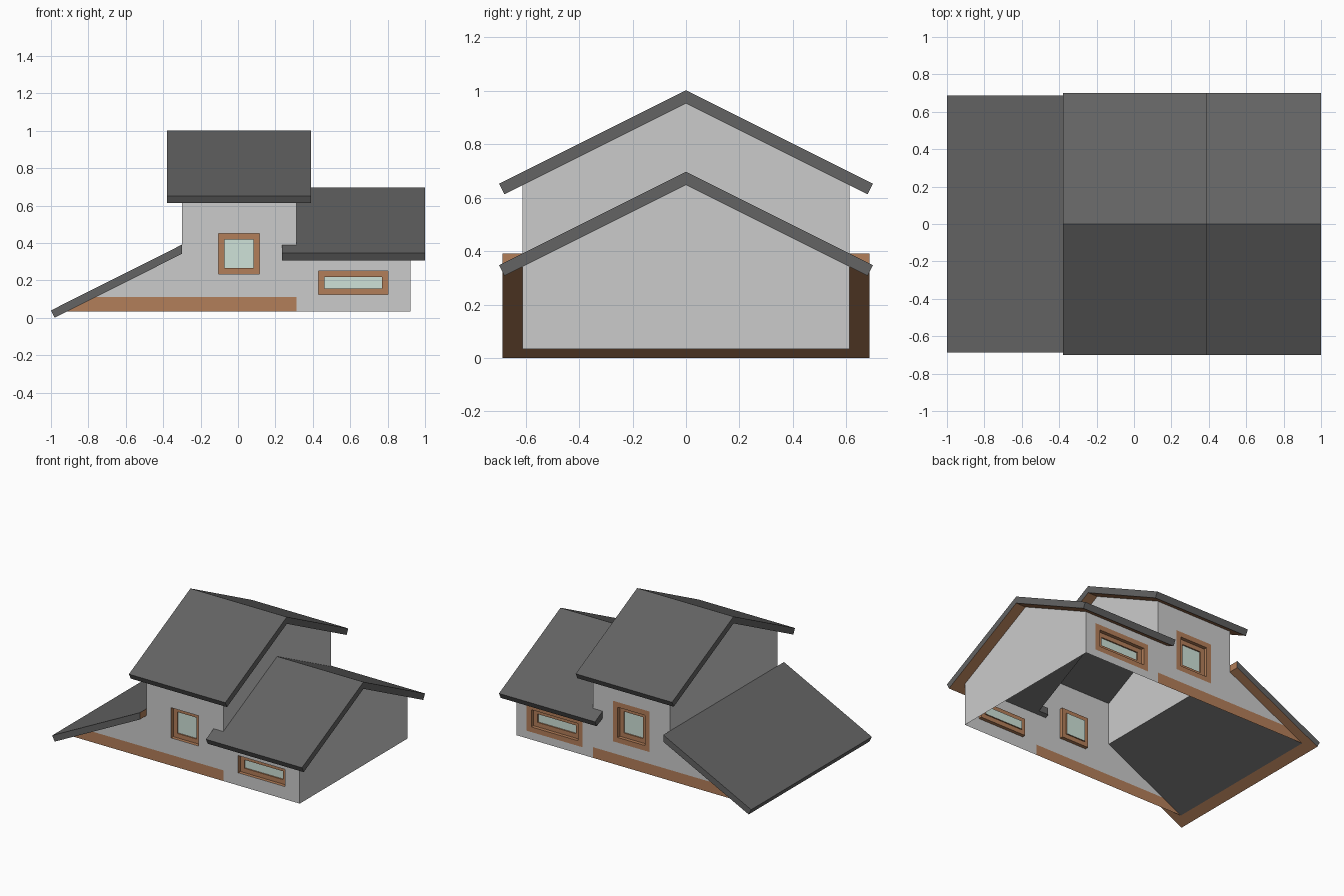
import bpy, bmesh, math
from mathutils import Vector

if "Cube" in bpy.data.objects:
    bpy.data.objects.remove(bpy.data.objects["Cube"])


def material(name, rgb):
    m = bpy.data.materials.new(name)
    m.diffuse_color = (*rgb, 1)
    m.use_nodes = True
    m.node_tree.nodes["Principled BSDF"].inputs["Base Color"].default_value = m.diffuse_color
    return m


SLATE = material("slate", (0.125, 0.125, 0.125))
WOOD = material("wood", (0.45, 0.21, 0.10))
GLASS = material("glass", (0.62, 0.76, 0.69))

WY = 0.613                # half depth of the walls
TL, TR = -0.30, 0.312     # left and right tower walls
WX = 0.921                # wing end wall
BASE = 0.034              # bottom of the walls
RIDGE_LOW, RIDGE_HIGH = 0.697, 1.002
T = 0.044                 # roof thickness
M = 0.5                   # gable roof slope
TV = T * math.hypot(1, M)
LOW, HIGH = RIDGE_LOW - TV, RIDGE_HIGH - TV       # undersides at the ridge
LOW_E, HIGH_E = LOW - M * WY, HIGH - M * WY       # undersides at the wall


def finish(bm, name, mats=()):
    me = bpy.data.meshes.new(name)
    bm.to_mesh(me)
    bm.free()
    for m in mats:
        me.materials.append(m)
    ob = bpy.data.objects.new(name, me)
    bpy.context.collection.objects.link(ob)
    return ob


def panel(name, loops, place, normal, mat=None):
    """Flat sheet from an outline and optional hole loops."""
    bm = bmesh.new()
    for loop in loops:
        vs = [bm.verts.new(place(*p)) for p in loop]
        for a, b in zip(vs, vs[1:] + vs[:1]):
            bm.edges.new((a, b))
    n = Vector(normal)
    bmesh.ops.triangle_fill(bm, edges=bm.edges[:], use_beauty=True, normal=n)
    bm.normal_update()
    for f in bm.faces:
        if f.normal.dot(n) < 0:
            f.normal_flip()
    return finish(bm, name, [mat] if mat else [])


def rect(cx, cz, hw, hh):
    return [(cx - hw, cz - hh), (cx + hw, cz - hh), (cx + hw, cz + hh), (cx - hw, cz + hh)]


def window(name, cx, cz, hw, hh, side, border):
    """Recessed frame built from nested rectangles, with a pane at the end."""
    steps = [(0, 0), (0, 0.025), (-0.032, 0.025), (-0.032, 0.034)]
    if border:
        steps.insert(0, (border, 0))
    bm = bmesh.new()
    prev = None
    for grow, deep in steps:
        y = side * (WY - deep)
        cur = [bm.verts.new((x, y, z)) for x, z in rect(cx, cz, hw + grow, hh + grow)]
        if prev:
            for i in range(4):
                j = (i + 1) % 4
                q = (prev[i], prev[j], cur[j], cur[i])
                bm.faces.new(q if side < 0 else q[::-1])
        prev = cur
    finish(bm, name + "_frame", [WOOD])
    panel(name + "_pane", [rect(cx, cz, hw - 0.032, hh - 0.032)],
          lambda x, z: (x, side * (WY - 0.034), z), (0, side, 0), GLASS)


def slab(name, profile, stations, place, skip, inside, wood_end=False):
    """Roof slab as a grid of cells; soffits outside the walls are wood."""
    bm = bmesh.new()
    nu, nv = len(profile), len(stations)
    top = [[bm.verts.new(place(*p[0], v)) for v in stations] for p in profile]
    bot = [[bm.verts.new(place(*p[1], v)) for v in stations] for p in profile]
    cells = {(i, j) for i in range(nu - 1) for j in range(nv - 1)} - set(skip)
    for i, j in cells:
        ring = [(i, j), (i + 1, j), (i + 1, j + 1), (i, j + 1)]
        bm.faces.new([top[a][b] for a, b in ring])
        f = bm.faces.new([bot[a][b] for a, b in reversed(ring)])
        f.material_index = 0 if (i, j) in inside else 1
        near = [(i, j - 1), (i + 1, j), (i, j + 1), (i - 1, j)]
        for k in range(4):
            # the tower wall itself closes the inner part of a wood end
            if near[k] in cells or (wood_end and k == 1 and (i, j) in inside):
                continue
            (a, b), (c, d) = ring[k], ring[(k + 1) % 4]
            f = bm.faces.new((top[a][b], bot[a][b], bot[c][d], top[c][d]))
            f.material_index = int(wood_end and k == 1)
    bmesh.ops.delete(bm, geom=[v for v in bm.verts if not v.link_faces], context='VERTS')
    bmesh.ops.recalc_face_normals(bm, faces=bm.faces[:])
    return finish(bm, name, [SLATE, WOOD])


# Gable roofs: eave, wall line, a lip just inside the wall, ridge
def gable(name, ridge, xs, skip, inside):
    h = math.hypot(1, M)
    half = [((0.70, ridge - M * 0.70), (0.70 - T * M / h, ridge - M * 0.70 - T / h))]
    half += [((y, ridge - M * y), (y, ridge - M * y - TV)) for y in (WY, WY - 0.025)]
    left = [tuple((-y, z) for y, z in pair) for pair in half]
    prof = left + [((0, ridge), (0, ridge - TV))] + half[::-1]
    slab(name, prof, xs, lambda y, z, x: (x, y, z), skip, inside)


CORE = [(i, 1) for i in (1, 2, 3, 4)]
gable("upper_roof", RIDGE_HIGH, [-0.379, TL, TR, 0.389], [], CORE)
gable("lower_roof", RIDGE_LOW, [0.235, TR, WX, 1.0], [(2, 0), (3, 0)], CORE + [(1, 0), (4, 0)])

# Lean-to roof
LTOP = 0.391
LM = (LTOP - 0.0395) / (1 + TL)
lh = math.hypot(1, LM)
LT = LTOP - T * lh                        # underside where it meets the tower
foot = TL - (LT - BASE) / LM              # where the underside meets the wall base
slab("lean_to_roof",
     [((-1, 0.0395), (-1 + T * LM / lh, 0.0395 - T / lh)),
      ((foot, LTOP + LM * (foot - TL)), (foot, BASE)),
      ((TL, LTOP), (TL, LT))],
     [-0.687, -WY, WY, 0.687], lambda x, z, y: (x, y, z), [], [(1, 1)], True)

# Long walls, plinth strips and windows, front and back
STRIP = 0.111
strip_x = TL - (LT - STRIP) / LM
outline = [(strip_x, STRIP), (TR, STRIP), (TR, BASE), (WX, BASE), (WX, LOW_E),
           (TR, LOW_E), (TR, HIGH_E), (TL, HIGH_E), (TL, LT)]
WINDOWS = [("tower_window", 0.006, 0.342, 0.109, 0.109), ("wing_window", 0.617, 0.187, 0.186, 0.062)]
for label, side, border in (("front", -1, 0), ("back", 1, 0.037)):
    put = lambda x, z, s=side: (x, s * WY, z)
    holes = [rect(cx, cz, hw + border, hh + border) for _, cx, cz, hw, hh in WINDOWS]
    panel(label + "_wall", [outline] + holes, put, (0, side, 0))
    panel(label + "_plinth", [[(foot, BASE), (TR, BASE), (TR, STRIP), (strip_x, STRIP)]],
          put, (0, side, 0), WOOD)
    for n, cx, cz, hw, hh in WINDOWS:
        window(label + "_" + n, cx, cz, hw, hh, side, border)

# End walls
peak = [(WY, HIGH_E), (0, HIGH), (-WY, HIGH_E)]
panel("wing_end_wall", [[(-WY, BASE), (WY, BASE), (WY, LOW_E), (0, LOW), (-WY, LOW_E)]],
      lambda y, z: (WX, y, z), (1, 0, 0))
panel("tower_right_wall", [[(-WY, LOW_E + TV), (0, RIDGE_LOW), (WY, LOW_E + TV)] + peak],
      lambda y, z: (TR, y, z), (1, 0, 0))
panel("tower_left_wall", [[(-WY, LT), (WY, LT)] + peak],
      lambda y, z: (TL, y, z), (-1, 0, 0))
